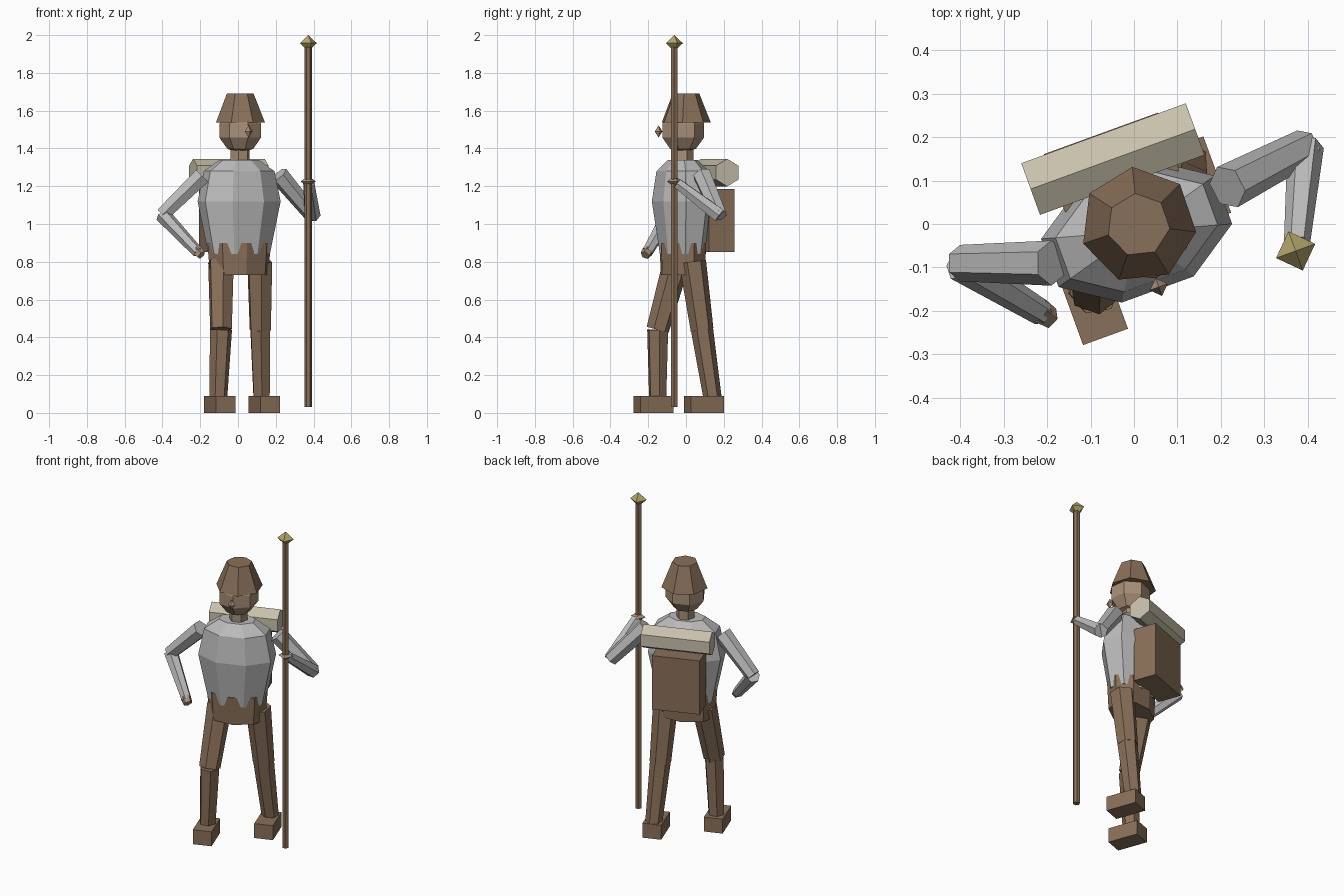
import bpy, bmesh, math
from mathutils import Matrix, Vector

if "Cube" in bpy.data.objects:
    bpy.data.objects.remove(bpy.data.objects["Cube"])

TURN = Matrix.Rotation(math.radians(20), 4, 'Z')   # whole figure is turned 20 degrees


def material(name, rgb):
    m = bpy.data.materials.new(name)
    m.diffuse_color = (*rgb, 1)
    m.use_nodes = True
    m.node_tree.nodes["Principled BSDF"].inputs["Base Color"].default_value = m.diffuse_color
    return m


BROWN = material("leather brown", (0.25, 0.16, 0.1))
SKIN = material("skin tan", (0.39, 0.275, 0.185))
CLOTH = material("shirt grey", (0.5, 0.5, 0.5))
CANVAS = material("bedroll canvas", (0.58, 0.53, 0.41))
GOLD = material("brass", (0.45, 0.38, 0.15))


def finish(name, bm, mat, matrix):
    bmesh.ops.remove_doubles(bm, verts=bm.verts, dist=1e-5)
    bm.transform(matrix)
    bmesh.ops.recalc_face_normals(bm, faces=bm.faces)
    me = bpy.data.meshes.new(name)
    bm.to_mesh(me)
    bm.free()
    me.materials.append(mat)
    ob = bpy.data.objects.new(name, me)
    bpy.context.collection.objects.link(ob)
    return ob


def loft(name, rings, n, mat, matrix=Matrix(), start=0.0):
    """Stack of n-sided elliptical rings (z, rx, ry), capped at both ends."""
    bm = bmesh.new()
    loops = []
    for z, rx, ry in rings:
        loops.append([bm.verts.new((rx * math.cos(a), ry * math.sin(a), z))
                      for a in (math.radians(start) + math.tau * i / n for i in range(n))])
    for lo, hi in zip(loops, loops[1:]):
        for i in range(n):
            j = (i + 1) % n
            bm.faces.new((lo[i], lo[j], hi[j], hi[i]))
    if rings[0][1] > 0:
        bm.faces.new(loops[0][::-1])
    if rings[-1][1] > 0:
        bm.faces.new(loops[-1])
    return finish(name, bm, mat, matrix)


def limb(name, p, q, r0, r1, mat, n=6, start=0.0):
    """Tapered prism from p to q."""
    p, q = Vector(p), Vector(q)
    rot = (q - p).to_track_quat('Z', 'Y').to_matrix().to_4x4()
    return loft(name, [(0, r0, r0), ((q - p).length, r1, r1)], n, mat,
                Matrix.Translation(p) @ rot, start)


def box(name, centre, size, mat):
    """Box turned with the figure."""
    bm = bmesh.new()
    bmesh.ops.create_cube(bm, size=1, matrix=Matrix.Diagonal((*size, 1)))
    return finish(name, bm, mat, Matrix.Translation(centre) @ TURN)


def gem(name, centre, r, h, mat):
    """Four-sided double pyramid."""
    return loft(name, [(-h, 0, 0), (0, r, r), (h, 0, 0)], 4, mat,
                Matrix.Translation(centre) @ TURN)


# torso with hem, and pelvis whose corners poke through the hem
body = Matrix.Translation((0.006, -0.017, 0)) @ TURN
loft("shirt", [(z, 0.23 * s, 0.154 * s) for z, s in
               ((0.84, 0.74), (1.12, 1.0), (1.28, 0.85), (1.34, 0.47))], 8, CLOTH, body, 22.5)
loft("pelvis", [(0.73, 0.165, 0.115), (0.9, 0.178, 0.121)], 8, BROWN, body)

# head, neck, nose and hat
R = 0.12
head = [(-math.cos(math.pi * i / 5) * R, math.sin(math.pi * i / 5) * R) for i in range(6)]
head[0], head[5] = (-R, 0), (R, 0)
loft("head", [(z, r, r) for z, r in head], 7, SKIN,
     Matrix.Translation((0.014, -0.018, 1.495)), -70)
loft("neck", [(1.3, 0.053, 0.053), (1.42, 0.053, 0.053)], 6, SKIN,
     Matrix.Translation((0.011, -0.012, 0)) @ TURN)
gem("nose", (0.057, -0.145, 1.49), 0.022, 0.032, SKIN)
loft("hat", [(1.537, 0.134, 0.134), (1.69, 0.073, 0.073)], 7, BROWN,
     Matrix.Translation((0.01, -0.002, 0)), -7)

# legs and boots: hip, knee, ankle, boot centre
legs = {"left": ((-0.09, -0.05, 0.8), (-0.09, -0.15, 0.44), (-0.105, -0.15, 0.07), (-0.0975, -0.172)),
        "right": ((0.115, 0.035, 0.8), (0.118, 0.085, 0.44), (0.125, 0.142, 0.07), (0.14, 0.095))}
for side, (hip, knee, ankle, foot) in legs.items():
    limb(side + "_thigh", hip, knee, 0.072, 0.061, BROWN, 6, 20)
    limb(side + "_shin", knee, ankle, 0.059, 0.048, BROWN, 6, 20)
    box(side + "_boot", (*foot, 0.045), (0.11, 0.187, 0.09), BROWN)

# arms: shoulder, elbow, wrist
arms = {"left": ((-0.19, -0.09, 1.255), (-0.4, -0.09, 1.05), (-0.212, -0.205, 0.85)),
        "right": ((0.215, 0.085, 1.26), (0.395, 0.178, 1.045), (0.375, -0.045, 1.215))}
for side, (shoulder, elbow, wrist) in arms.items():
    limb(side + "_upper_arm", shoulder, elbow, 0.052, 0.042, CLOTH)
    limb(side + "_forearm", elbow, wrist, 0.042, 0.03, CLOTH)
limb("left_hand", (-0.22, -0.2, 0.86), (-0.193, -0.217, 0.835), 0.031, 0.026, SKIN, 5)
gem("right_hand", (0.372, -0.06, 1.225), 0.043, 0.03, SKIN)

# staff and finial
limb("staff", (0.372, -0.063, 0.03), (0.372, -0.063, 1.96), 0.02, 0.02, BROWN, 6)
gem("staff_finial", (0.372, -0.062, 1.957), 0.048, 0.043, GOLD)

# backpack and bedroll
box("backpack", TURN @ Vector((0, 0.151, 1.018)), (0.28, 0.142, 0.335), BROWN)
limb("bedroll", TURN @ Vector((-0.196, 0.157, 1.272)), TURN @ Vector((0.207, 0.157, 1.272)),
     0.073, 0.073, CANVAS, 6, 90)
for ob in bpy.data.objects:
    if ob.name == "bedroll":   # turn the prism so a ridge points up
        up = [v.co.z for v in ob.data.vertices]
        if max(up) - min(up) < 0.14:
            axis = TURN @ Vector((1, 0, 0))
            c = TURN @ Vector((0, 0.157, 1.272))
            ob.data.transform(Matrix.Translation(c) @ Matrix.Rotation(math.radians(30), 4, axis)
                              @ Matrix.Translation(-c))
